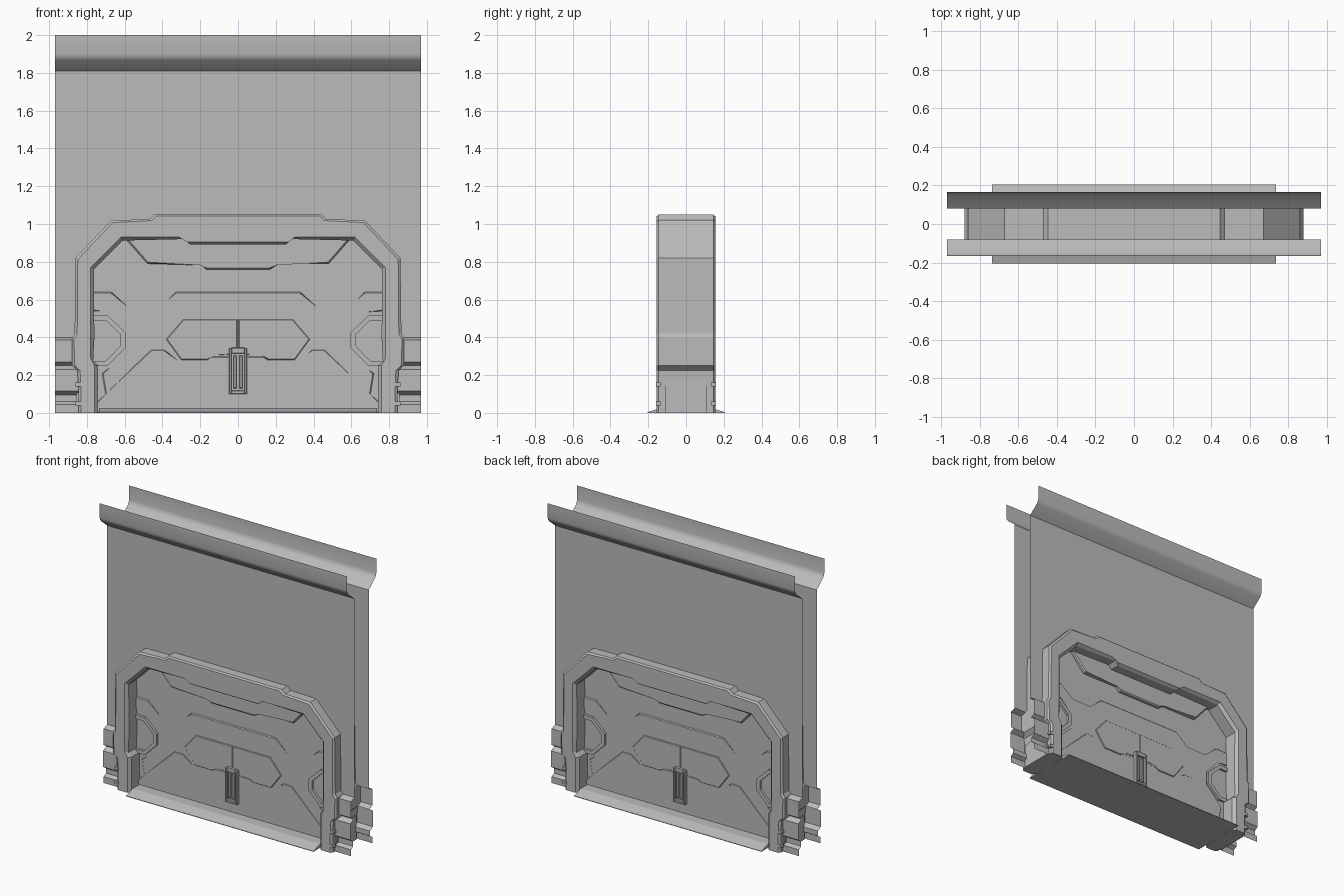
import bpy, bmesh, math
from mathutils import Vector

if "Cube" in bpy.data.objects:
    bpy.data.objects.remove(bpy.data.objects["Cube"])

grey = bpy.data.materials.new("painted_grey")
grey.diffuse_color = (0.5, 0.5, 0.5, 1)
grey.use_nodes = True
grey.node_tree.nodes["Principled BSDF"].inputs["Base Color"].default_value = grey.diffuse_color


def finish(name, bm, closed=True):
    if closed:
        bmesh.ops.recalc_face_normals(bm, faces=bm.faces)
    me = bpy.data.meshes.new(name)
    bm.to_mesh(me)
    bm.free()
    me.materials.append(grey)
    ob = bpy.data.objects.new(name, me)
    bpy.context.collection.objects.link(ob)
    return ob


def mirror(half):
    """Right half (outside to centre) to a full outline, left side appended."""
    return half + [(-x, z) for x, z in reversed(half)]


def add_plate(bm, pts, d0, d1, bevel=0.0):
    """Prism from an (x, z) outline, on the front and, turned round, on the back."""
    for s in (1, -1):
        a = [bm.verts.new((s * x, -s * d0, z)) for x, z in pts]
        b = [bm.verts.new((s * x, -s * d1, z)) for x, z in pts]
        n = len(pts)
        bm.faces.new(a)
        top = bm.faces.new(b)
        for i in range(n):
            bm.faces.new((a[i], a[(i + 1) % n], b[(i + 1) % n], b[i]))
        if bevel:
            bmesh.ops.bevel(bm, geom=list(top.edges), offset=bevel, segments=1,
                            affect='EDGES', clamp_overlap=True)


def plates(name, outlines, d0, d1, bevel=0.0):
    bm = bmesh.new()
    for pts in outlines:
        add_plate(bm, pts, d0, d1, bevel)
    return finish(name, bm)


def rect(x0, x1, z0, z1):
    return [(x0, z0), (x1, z0), (x1, z1), (x0, z1)]


def both(pts):
    return [pts, [(-x, z) for x, z in reversed(pts)]]


def sheet(name, profile, spans):
    """Open sheet: a (distance, z) profile run along x, on both sides."""
    bm = bmesh.new()
    for s in (1, -1):
        for x0, x1 in spans:
            a = [bm.verts.new((s * x0, -s * d, z)) for d, z in profile]
            b = [bm.verts.new((s * x1, -s * d, z)) for d, z in profile]
            for i in range(len(profile) - 1):
                bm.faces.new((a[i + 1], b[i + 1], b[i], a[i]))
    return finish(name, bm, False)


# wall sheets with the doorway left open
bm = bmesh.new()
outline = mirror([(0.97, 1.81), (0.97, 0.4), (0.83, 0.4), (0.83, 0.8), (0.66, 0.98)])
for s in (1, -1):
    f = bm.faces.new([bm.verts.new((s * x, -s * 0.08, z)) for x, z in outline])
    f.normal_update()
    if f.normal.y * s > 0:
        f.normal_flip()
finish("wall", bm, False)

# flared top rail
rail = sheet("top_rail", [(0.165, 2.0), (0.165, 1.9), (0.16, 1.882), (0.15, 1.868),
                          (0.08, 1.81)], [(-0.97, 0.97)])
for p in rail.data.polygons:
    p.use_smooth = True
rail.data.set_sharp_from_angle(angle=math.radians(30))

# ribbed skirting beside the doorway
sheet("skirting", [(0.08, 0.4), (0.12, 0.385), (0.12, 0.27), (0.09, 0.25), (0.125, 0.23),
                   (0.125, 0.115), (0.095, 0.095), (0.095, 0.06), (0.12, 0.045), (0.12, 0.0)],
      [(0.82, 0.97), (-0.97, -0.82)])

# door frame: one bevelled section swept round paired outer and inner outlines
outer = mirror([(0.845, 0), (0.845, 0.12), (0.85, 0.225), (0.878, 0.25), (0.878, 0.4),
                (0.865, 0.42), (0.86, 0.82), (0.67, 1.02), (0.47, 1.025), (0.445, 1.05)])
inner = mirror([(0.76, 0), (0.76, 0.12), (0.76, 0.22), (0.76, 0.25), (0.78, 0.29),
                (0.78, 0.4), (0.78, 0.77), (0.62, 0.93), (0.30, 0.93), (0.27, 0.905)])
bm = bmesh.new()
stations = []
for o, i in zip(outer, inner):
    o, i = Vector(o), Vector(i)
    t = (i - o).normalized()
    rim, deep = o + t * 0.014, i + t * 0.02
    section = [(o, -0.145), (rim, -0.155), (i, -0.155), (deep, -0.135), (deep, 0.135),
               (i, 0.155), (rim, 0.155), (o, 0.145)]
    stations.append([bm.verts.new((p.x, y, p.y)) for p, y in section])
for a, b in zip(stations, stations[1:]):
    for k in range(8):
        m = (k + 1) % 8
        bm.faces.new((a[k], a[m], b[m], b[k]))
bm.faces.new(stations[0])
bm.faces.new(stations[-1])
finish("door_frame", bm)

# side covers and clips on the frame feet
bm = bmesh.new()
for s in (1, -1):
    blocks = [(0.848, 0, 0.085, 0.012, 0.22, 0.17)]
    blocks += [(0.845, y, z, 0.03, 0.025, 0.02) for y in (-0.145, 0.145) for z in (0.05, 0.15)]
    for x, y, z, sx, sy, sz in blocks:
        r = bmesh.ops.create_cube(bm, size=1)
        for v in r["verts"]:
            v.co = Vector((s * x + v.co.x * sx, y + v.co.y * sy, z + v.co.z * sz))
finish("frame_clips", bm)

# door leaf
plates("door_leaf", [mirror([(0.77, 0.0), (0.77, 0.3), (0.79, 0.32), (0.79, 0.78), (0.63, 0.945)])],
       0.0, 0.045)

# raised upper panel
plates("upper_panel", [mirror([(0.62, 0.95), (0.48, 0.79), (0.2, 0.79), (0.17, 0.76)])],
       0.04, 0.07, 0.008)

# middle panel with a stepped top edge, open round the side hexagons
plates("middle_panel", [mirror([(0.70, 0.09), (0.72, 0.21), (0.67, 0.24), (0.58, 0.33),
                                (0.58, 0.43), (0.68, 0.54), (0.78, 0.54), (0.78, 0.64),
                                (0.67, 0.64), (0.58, 0.55), (0.42, 0.55), (0.33, 0.64)])],
       0.04, 0.052, 0.006)

# centre hexagon, in two halves with a seam between
hexagon = [(0.003, 0.31), (0.13, 0.31), (0.16, 0.28), (0.30, 0.28), (0.38, 0.39),
           (0.29, 0.495), (0.003, 0.495)]
plates("centre_panel", both(hexagon), 0.04, 0.058, 0.004)

# lower panel with sloping shoulders
plates("lower_panel", [mirror([(0.755, 0.0), (0.755, 0.05), (0.70, 0.10), (0.46, 0.335),
                               (0.39, 0.335), (0.32, 0.27), (0.165, 0.27), (0.135, 0.3)])],
       0.04, 0.056, 0.006)

# side hexagon rims, built from short bars
rim_out = [(0.79, 0.515), (0.69, 0.515), (0.595, 0.425), (0.595, 0.345), (0.69, 0.25), (0.79, 0.25)]
rim_in = [(0.79, 0.49), (0.70, 0.49), (0.622, 0.415), (0.622, 0.355), (0.70, 0.275), (0.79, 0.275)]
bars = []
for k in range(5):
    bars += both([rim_out[k], rim_out[k + 1], rim_in[k + 1], rim_in[k]])
plates("side_hexagon_rim", bars, 0.04, 0.062)

# handle: back plate, rails, cap and two grip bars
plates("handle_plate", [rect(-0.047, 0.047, 0.1, 0.34)], 0.04, 0.062)
plates("handle_rails", both(rect(0.034, 0.047, 0.1, 0.34)) +
       [rect(-0.034, 0.034, 0.315, 0.345), rect(-0.034, 0.034, 0.1, 0.118)], 0.06, 0.08, 0.003)
plates("handle_grips", both(rect(0.007, 0.025, 0.13, 0.305)), 0.06, 0.075, 0.004)

# threshold with sloping front and back
bm = bmesh.new()
ends = []
for x in (-0.735, 0.735):
    ends.append([bm.verts.new((x, y, z)) for y, z in
                 ((-0.205, 0), (0.205, 0), (0.205, 0.004), (0.13, 0.027), (-0.13, 0.027), (-0.205, 0.004))])
    bm.faces.new(ends[-1])
for k in range(6):
    m = (k + 1) % 6
    bm.faces.new((ends[0][k], ends[0][m], ends[1][m], ends[1][k]))
finish("threshold", bm)
